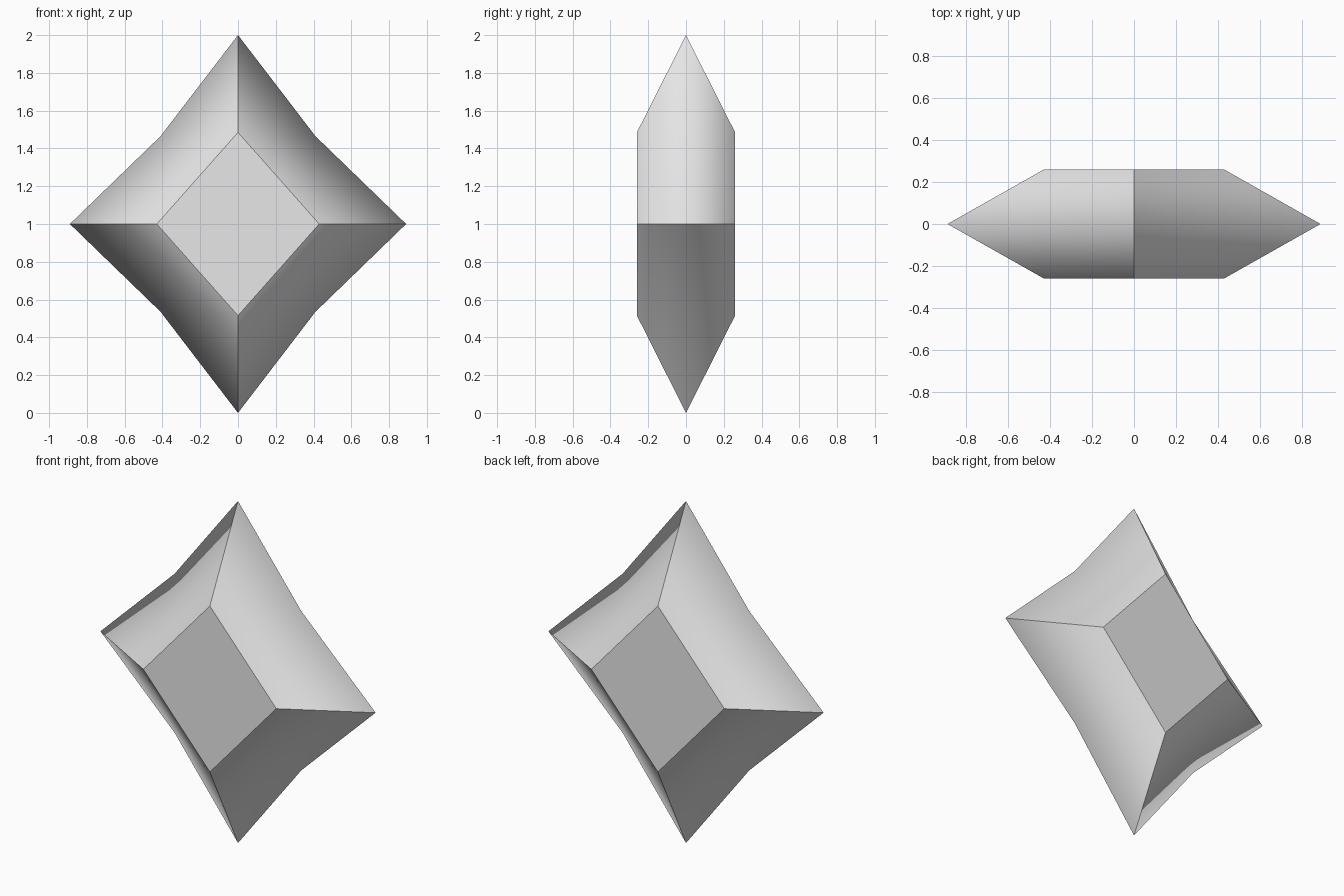
import bpy
import bmesh

cube = bpy.data.objects.get("Cube")
if cube:
    bpy.data.objects.remove(cube, do_unlink=True)

# Main proportions
HALF_W, HALF_H, DEPTH = 0.89, 1.0, 0.26
FACET_W, FACET_H = 0.43, 0.485
WAIST_X, WAIST_Z = 0.41, 0.465

# Plain grey surface
grey = bpy.data.materials.new("light grey")
grey.use_nodes = True
colour = (0.8, 0.8, 0.8, 1)
grey.diffuse_color = colour
grey.node_tree.nodes["Principled BSDF"].inputs["Base Color"].default_value = colour

bm = bmesh.new()


def diamond(half_w, half_h, y):
    """Four corners: right, top, left, bottom."""
    corners = ((half_w, 0), (0, half_h), (-half_w, 0), (0, -half_h))
    return [bm.verts.new((x, y, 1 + z)) for x, z in corners]


# Outer star: four tips with pulled-in waist points between them
tips = diamond(HALF_W, HALF_H, 0)
waists = [bm.verts.new((sx * WAIST_X, 0, 1 + sz * WAIST_Z))
          for sx, sz in ((1, 1), (-1, 1), (-1, -1), (1, -1))]

# Flat front and back facets, joined to the star by bevelled sides
sharp = []
for y in (-DEPTH, DEPTH):
    facet = diamond(FACET_W, FACET_H, y)
    bm.faces.new(facet)
    for i in range(4):
        j = (i + 1) % 4
        a, b, waist = facet[i], facet[j], waists[i]
        bm.faces.new((a, b, waist))
        bm.faces.new((a, waist, tips[i]))
        bm.faces.new((b, tips[j], waist))
        sharp += [(a, b), (a, tips[i])]

bmesh.ops.recalc_face_normals(bm, faces=bm.faces)

# Smooth over the outer rim, crisp along the facet and corner edges
for face in bm.faces:
    face.smooth = True
for pair in sharp:
    bm.edges.get(pair).smooth = False

mesh = bpy.data.meshes.new("four_point_gem")
bm.to_mesh(mesh)
bm.free()
mesh.materials.append(grey)
gem = bpy.data.objects.new("four_point_gem", mesh)
bpy.context.collection.objects.link(gem)
